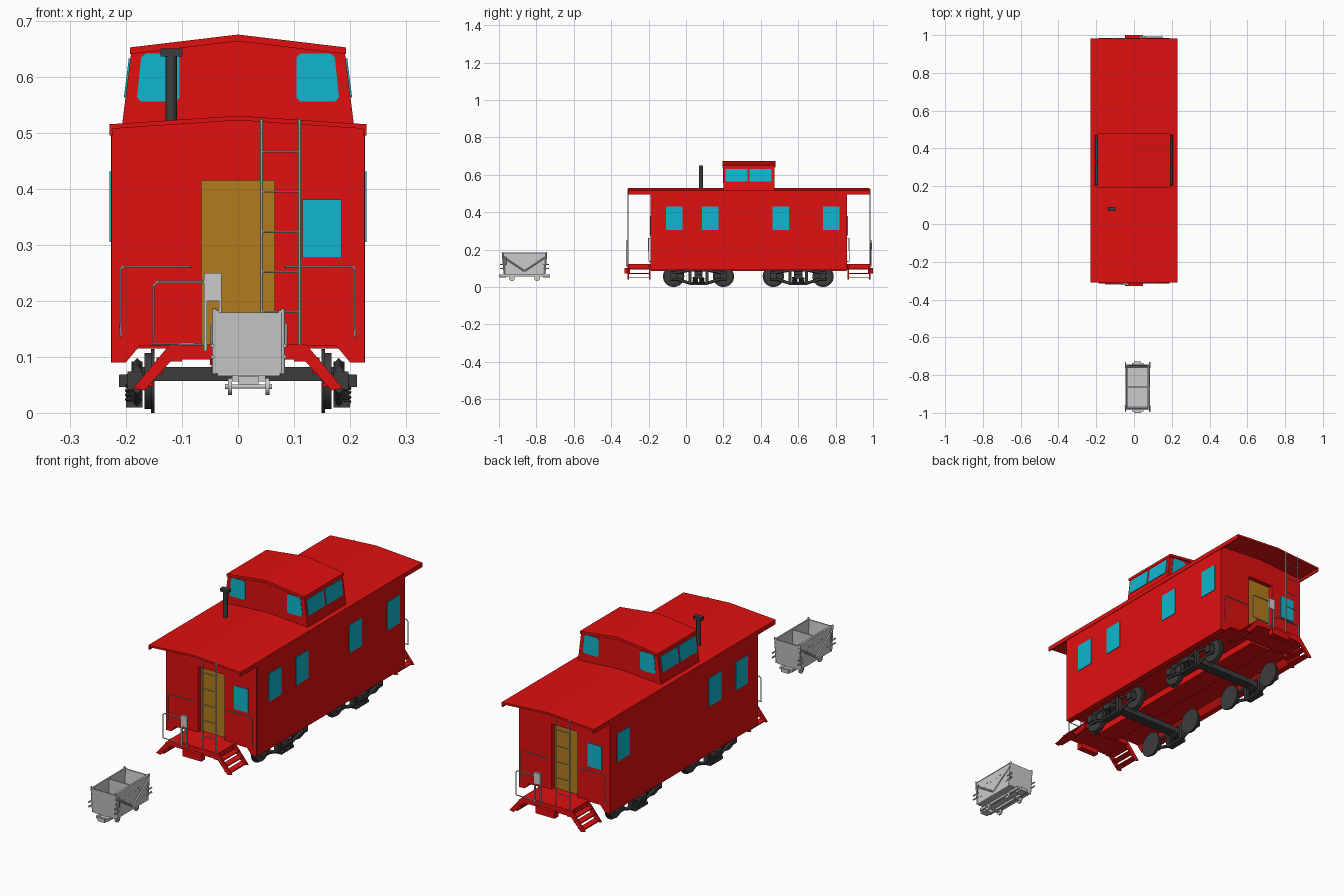
import bpy, bmesh, math
from mathutils import Matrix, Vector

if "Cube" in bpy.data.objects:
    bpy.data.objects.remove(bpy.data.objects["Cube"])


def material(name, rgb):
    m = bpy.data.materials.new(name)
    m.diffuse_color = (*rgb, 1)
    m.use_nodes = True
    m.node_tree.nodes["Principled BSDF"].inputs["Base Color"].default_value = m.diffuse_color
    return m


RED = material("red_paint", (0.75, 0.005, 0.005))
GLASS = material("blue_glass", (0.005, 0.47, 0.62))
WOOD = material("door_wood", (0.45, 0.2, 0.012))
DARK = material("dark_iron", (0.045, 0.045, 0.045))
CY = 0.336  # middle of the rail car along y


def link(name, mesh, mat, smooth=False):
    if mat:
        mesh.materials.clear()
        mesh.materials.append(mat)
    if smooth:
        mesh.shade_smooth()
        mesh.set_sharp_from_angle(angle=math.radians(40))
    ob = bpy.data.objects.new(name, mesh)
    bpy.context.collection.objects.link(ob)
    return ob


def prism(name, pts, axis, a, b, mat=None, smooth=False):
    """Extrude a flat outline from a to b along an axis."""
    put = {"x": lambda p, t: (t, p[0], p[1]), "y": lambda p, t: (p[0], t, p[1]),
           "z": lambda p, t: (p[0], p[1], t)}[axis]
    bm = bmesh.new()
    lo = [bm.verts.new(put(p, a)) for p in pts]
    hi = [bm.verts.new(put(p, b)) for p in pts]
    bm.faces.new(lo)
    bm.faces.new(hi)
    for i in range(len(pts)):
        j = (i + 1) % len(pts)
        bm.faces.new((lo[i], lo[j], hi[j], hi[i]))
    bmesh.ops.recalc_face_normals(bm, faces=bm.faces)
    mesh = bpy.data.meshes.new(name)
    bm.to_mesh(mesh)
    bm.free()
    return link(name, mesh, mat, smooth)


def box(name, x, y, z, mat=None):
    return prism(name, [(x[0], y[0]), (x[1], y[0]), (x[1], y[1]), (x[0], y[1])], "z", z[0], z[1], mat)


def disc(name, c, r, axis, a, b, mat=None, n=24):
    pts = [(c[0] + r * math.cos(2 * math.pi * i / n), c[1] + r * math.sin(2 * math.pi * i / n)) for i in range(n)]
    return prism(name, pts, axis, a, b, mat, True)


def pipe(name, pts, r, mat=None, res=1):
    cu = bpy.data.curves.new(name, "CURVE")
    cu.dimensions = "3D"
    cu.bevel_depth, cu.bevel_resolution, cu.use_fill_caps = r, res, True
    sp = cu.splines.new("POLY")
    sp.points.add(len(pts) - 1)
    for p, co in zip(sp.points, pts):
        p.co = (*co, 1)
    tmp = bpy.data.objects.new(name, cu)
    bpy.context.collection.objects.link(tmp)
    bpy.context.view_layer.update()
    mesh = bpy.data.meshes.new_from_object(tmp.evaluated_get(bpy.context.evaluated_depsgraph_get()))
    bpy.data.objects.remove(tmp)
    return link(name, mesh, mat, res > 0)


def chamfered(pts, d):
    """Cut the corners of an outline."""
    out = []
    for i, p in enumerate(pts):
        p = Vector(p)
        for q in (pts[i - 1], pts[(i + 1) % len(pts)]):
            out.append(tuple(p + (Vector(q) - p).normalized() * d))
    return out


# Car body: side walls with skirts, floor, centre sill
for s in (-1, 1):
    box("side_wall", sorted((s * .212, s * .227)), (-.187, 2 * CY + .187), (.09, .514), RED)
    prism("skirt_gusset", [(s * .175, .12), (s * .2, .09), (s * .213, .09), (s * .213, .12)], "y",
          -.187, 2 * CY + .187, RED)
    for y in ([-.0625, .13, .5075, .7775] if s > 0 else [-.07, .12, .77]):
        box("side_window", sorted((s * .22, s * .2295)), (y - .044, y + .044), (.305, .431), GLASS)
box("floor", (-.213, .213), (-.187, 2 * CY + .187), (.115, .122), RED)
box("centre_sill", (-.05, .05), (-.187, 2 * CY + .187), (.085, .115), RED)

# Gabled main roof with side fascias
prism("main_roof", [(-.229, .495), (-.229, .515), (0, .53), (.229, .515), (.229, .495), (.223, .495),
                    (.223, .507), (0, .522), (-.223, .507), (-.223, .495)], "y", CY - .646, CY + .646, RED)

# Cupola with tapered walls, roof and windows
prism("cupola_walls", [(-.207, .512), (.207, .512), (.19, .648), (0, .668), (-.19, .648)], "y", .2, .472, RED)
prism("cupola_roof", [(-.193, .64), (-.193, .652), (0, .675), (.193, .652), (.193, .64), (0, .663)],
      "y", .194, .478, RED)
for s in (-1, 1):
    wall = [(s * (.207 - .125 * (z - .512) + d), z) for z, d in ((.563, -.004), (.563, .003), (.632, .003), (.632, -.004))]
    for a, b in ((.21, .329), (.339, .456)):
        prism("cupola_side_window", wall, "y", a, b, GLASS)
    outline = chamfered([(s * .104, .556), (s * .181, .556), (s * .172, .641), (s * .104, .641)], .007)
    for y in (.198, .47):
        prism("cupola_end_window", outline, "y", y, y + .004, GLASS)

# Stove pipe
disc("stove_pipe", (-.119, .08), .01, "z", .515, .64, DARK, 12)
box("stove_pipe_cap", (-.138, -.099), (.069, .091), (.636, .65), DARK)

# One end of the car; the other end is the same turned half round
end = [
    prism("end_wall", [(-.226, .09), (-.2, .09), (-.175, .12), (-.065, .12), (-.065, .415), (.065, .415),
                       (.065, .12), (.175, .12), (.2, .09), (.226, .09), (.226, .513), (0, .526), (-.226, .513)],
          "y", -.19, -.168, RED),
    box("door", (-.07, .07), (-.17, -.16), (.115, .42), WOOD),
    box("end_window", (.115, .185), (-.193, -.185), (.276, .381), GLASS),
    box("platform", (-.12, .12), (-.314, -.185), (.095, .122), RED),
    box("coupler", (-.047, .047), (-.328, -.3), (.072, .102), RED),
    # brake stand and platform rail
    pipe("platform_rail", [(-.058, -.318, .234), (-.143, -.318, .234), (-.151, -.318, .227),
                           (-.151, -.318, .123), (-.06, -.318, .122)], .0025),
    box("brake_plate", (-.061, -.029), (-.322, -.312), (.2, .25)),
    box("brake_post", (-.061, -.055), (-.32, -.313), (.11, .2)),
    box("brake_post", (-.034, -.029), (-.32, -.313), (.11, .2)),
]
for x in (.042, .11):
    end.append(pipe("ladder_rail", [(x, -.311, .115), (x, -.311, .524)], .0028))
for i in range(5):
    z = .18 + i * .0715
    end.append(pipe("ladder_rung", [(.042, -.311, z), (.11, -.311, z)], .002))
for s in (-1, 1):
    end.append(pipe("wall_handrail", [(s * .085, -.19, .26), (s * .085, -.2, .261), (s * .205, -.2, .261),
                                      (s * .209, -.2, .257), (s * .209, -.2, .137), (s * .209, -.19, .137)], .0022))
    stringer = [(s * x, z) for x, z in ((.1, .122), (.122, .122), (.187, .044), (.167, .04), (.12, .092), (.1, .092))]
    for y in (-.314, -.199):
        end.append(prism("stair_stringer", stringer, "y", y, y + .008, RED))
    for x, z in ((.122, .094), (.138, .07), (.157, .047)):
        end.append(box("stair_tread", sorted((s * (x - .006), s * (x + .023))), (-.31, -.195), (z, z + .005), RED))
turn = Matrix.Translation((0, CY, 0)) @ Matrix.Rotation(math.pi, 4, "Z") @ Matrix.Translation((0, -CY, 0))
for ob in end:
    twin = ob.copy()
    twin.name = "rear_" + ob.name
    bpy.context.collection.objects.link(twin)
    twin.matrix_world = turn

# Trucks: bolster, wheels, arch-bar side frames and springs
for c in (.067, .6):
    prism("bolster", [(-.212, .068), (-.212, .046), (-.188, .046), (-.16, .057), (.16, .057), (.188, .046),
                      (.212, .046), (.212, .068), (.185, .07), (.17, .082), (-.17, .082), (-.185, .07)],
          "y", c - .022, c + .022, DARK)
    for s in (-1, 1):
        for y in (c - .133, c + .133):
            disc("wheel_flange", (y, .057), .057, "x", s * .149, s * .155, DARK, 32)
            disc("wheel_tread", (y, .057), .05, "x", s * .153, s * .167, DARK, 32)
            disc("wheel_hub", (y, .057), .016, "x", s * .165, s * .18, DARK, 12)
            box("journal_box", sorted((s * .17, s * .197)), (y - .016, y + .016), (.042, .074), DARK)
        x = s * .18
        for name, zs in (("upper_arch_bar", (.077, .09)), ("lower_arch_bar", (.042, .02))):
            pipe(name, [(x, c + t, zs[abs(t) < .1]) for t in (-.15, -.115, -.045, .045, .115, .15)], .008, DARK, 0)
        for t in (-.045, .045):
            box("frame_column", sorted((s * .17, s * .19)), (c + t - .008, c + t + .008), (.018, .092), DARK)
        for t in (-.018, .018):
            coil = [(s * .187 + .012 * math.cos(i * .7), c + t + .012 * math.sin(i * .7), .02 + .0009 * i)
                    for i in range(36)]
            pipe("truck_spring", coil, .0035, DARK)
        box("spring_plank", sorted((s * .17, s * .2)), (c - .045, c + .045), (.01, .02), DARK)

# Ore cart tub: flared ends, open top, middle partition
X, Y = .019, -.8635
for s in (-1, 1):
    prism("cart_side", [(Y - .11, .07), (Y + .11, .07), (Y + .12, .183), (Y - .12, .183)], "x",
          X + s * .053, X + s * .059)
    prism("cart_end", [(Y + s * .104, .07), (Y + s * .11, .07), (Y + s * .12, .179), (Y + s * .114, .179)], "x",
          X - .058, X + .058)
    pipe("cart_side_rim", [(X + s * .058, Y - .12, .181), (X + s * .058, Y + .12, .181)], .003, None, 0)
    # straps, posts and rivets on the cart sides
    xo = X + s * .061
    for e in (-1, 1):
        pipe("cart_corner_post", [(xo, Y + e * .108, .07), (xo, Y + e * .118, .186)], .004, None, 0)
        pipe("cart_brace", [(xo, Y + e * .112, .16), (xo, Y, .085)], .004, None, 0)
        for z in (.1, .12):
            pipe("cart_end_hook", [(xo + s * .003, Y + e * .1, z), (xo + s * .003, Y + e * .132, z)], .0035)
        for t, z in ((.02, .143), (.045, .148), (.06, .135), (.085, .1)):
            disc("cart_rivet", (Y + e * t, z), .003, "x", X + s * .057, X + s * .061, None, 8)
    pipe("cart_handle", [(xo, Y - .1, .118), (xo + s * .006, Y - .1, .122), (xo + s * .006, Y - .1, .157),
                         (xo, Y - .1, .161)], .003)
    # chassis beams, buffers and wheels
    box("cart_frame_beam", sorted((X + s * .02, X + s * .03)), (Y - .128, Y + .128), (.056, .068))
    box("cart_coupler", (X - .018, X + .018), sorted((Y + s * .1, Y + s * .1365)), (.05, .066))
    box("cart_cross_beam", (X - .03, X + .03), sorted((Y + s * .118, Y + s * .128)), (.056, .068))
    for y in (Y - .067, Y + .067):
        disc("cart_wheel", (y, .047), .015, "x", X + s * .03, X + s * .037, None, 20)
        disc("cart_wheel_hub", (y, .047), .005, "x", X + s * .036, X + s * .042, None, 10)
for y in (Y - .067, Y + .067):
    disc("cart_axle", (y, .047), .004, "x", X - .036, X + .036, None, 10)
box("cart_floor", (X - .056, X + .056), (Y - .108, Y + .108), (.066, .073))
box("cart_partition", (X - .055, X + .055), (Y - .003, Y + .003), (.07, .178))
